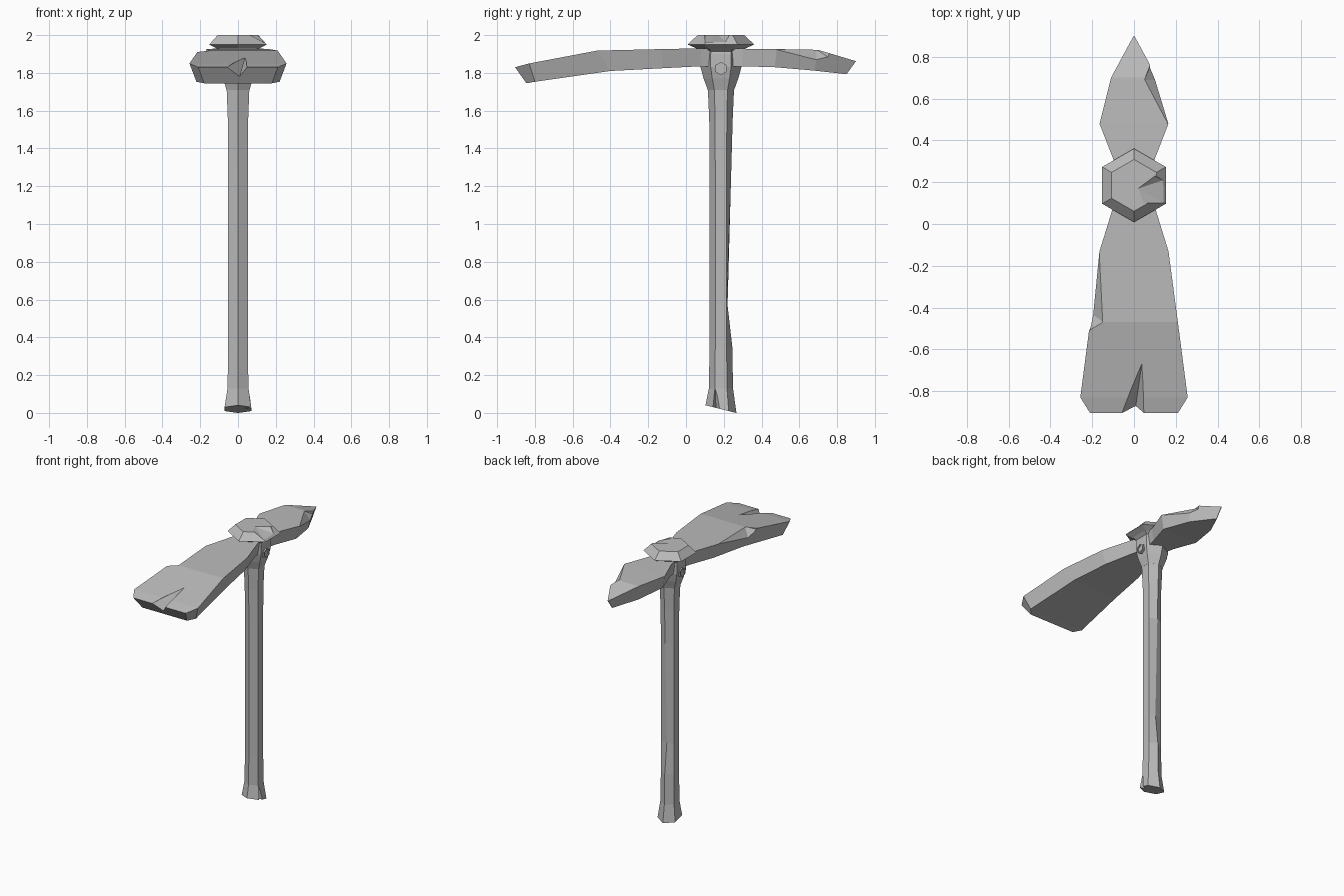
import bpy, bmesh, math
from mathutils import Vector

cube = bpy.data.objects.get("Cube")
if cube:
    bpy.data.objects.remove(cube, do_unlink=True)

GREY = (0.5, 0.5, 0.5, 1)
stone = bpy.data.materials.new("plain grey")
stone.use_nodes = True
stone.diffuse_color = GREY
stone.node_tree.nodes["Principled BSDF"].inputs["Base Color"].default_value = GREY
CENTRE = 0.185


def finish(name, bm):
    bmesh.ops.recalc_face_normals(bm, faces=bm.faces[:])
    mesh = bpy.data.meshes.new(name)
    bm.to_mesh(mesh)
    bm.free()
    mesh.materials.append(stone)
    obj = bpy.data.objects.new(name, mesh)
    bpy.context.collection.objects.link(obj)
    return obj


def loft(name, rings):
    """Skin a list of equal-length point rings and cap both ends."""
    bm = bmesh.new()
    loops = [[bm.verts.new(p) for p in ring] for ring in rings]
    n = len(loops[0])
    for a, b in zip(loops, loops[1:]):
        for i in range(n):
            bm.faces.new((a[i], a[(i + 1) % n], b[(i + 1) % n], b[i]))
    bm.faces.new(loops[0])
    bm.faces.new(loops[-1])
    return finish(name, bm)


def hexagon(z, r, back=0.0, slant=0.0):
    """Six points with corners toward front and back; back shifts the rear corner."""
    ring = []
    for i in range(6):
        a = math.radians(90 + 60 * i)
        y = r * math.sin(a) + (back if i == 0 else 0)
        ring.append((r * math.cos(a), CENTRE + y, z - slant * y))
    return ring


def chip(target, points):
    """Cut the convex hull of the points out of the target."""
    bm = bmesh.new()
    for p in points:
        bm.verts.new(p)
    bmesh.ops.convex_hull(bm, input=bm.verts[:])
    cutter = finish("chip_cutter", bm)
    cutter.hide_render = True
    mod = target.modifiers.new("chip", "BOOLEAN")
    mod.operation = "DIFFERENCE"
    mod.solver = "EXACT"
    mod.object = cutter
    bpy.context.view_layer.objects.active = target
    bpy.ops.object.modifier_apply(modifier=mod.name)
    bpy.data.objects.remove(cutter, do_unlink=True)


# Handle with a worn rear edge, slanted foot and a split at the foot
handle = loft("handle", [
    hexagon(0.02, 0.082, slant=0.25), hexagon(0.13, 0.064), hexagon(0.35, 0.06),
    hexagon(0.57, 0.06, back=-0.025), hexagon(1.3, 0.06, back=-0.005),
    hexagon(1.55, 0.062), hexagon(1.73, 0.07)])
chip(handle, [(0.048, 0.155, 0.125), (0.1, 0.13, 0.0), (0.1, 0.195, 0.0),
              (0.025, 0.16, -0.02), (0.1, 0.13, -0.05), (0.1, 0.195, -0.05),
              (0.1, 0.155, 0.125)])

# Flared collar holding the head
loft("collar", [hexagon(z, r) for z, r in
                ((1.71, 0.07), (1.73, 0.077), (1.77, 0.092), (1.83, 0.108),
                 (1.9, 0.108), (1.94, 0.1))])

# Bevelled cap on top
cap = loft("cap", [hexagon(z, r) for z, r in
                   ((1.9, 0.085), (1.93, 0.13), (1.95, 0.176), (2.0, 0.124))])
chip(cap, [(0.02, 0.17, 2.0), (0.1, 0.23, 2.0), (0.045, 0.1, 2.0), (0.14, 0.1, 1.96),
           (0.14, 0.21, 1.965), (0.02, 0.17, 2.05), (0.16, 0.23, 2.05), (0.16, 0.09, 2.05)])


# Recessed bolts on both sides
def bolt_ring(x, r):
    return [(x, CENTRE + r * math.sin(i * math.pi / 3),
             1.823 + r * math.cos(i * math.pi / 3)) for i in range(6)]


for side, name in ((1, "left_bolt"), (-1, "right_bolt")):
    loft(name, [bolt_ring(side * x, r) for x, r in
                ((0.07, 0.035), (0.103, 0.035), (0.103, 0.025), (0.097, 0.025))])


# Head plates: each station gives top (y, half width, z) and bottom (y, half width, z)
def plate(name, stations):
    rings = []
    for (ty, tw, tz), (by, bw, bz) in stations:
        rings.append([(-tw, ty, tz), (tw, ty, tz), (bw, by, bz), (-bw, by, bz)])
    return loft(name, rings)


blade = plate("broad_blade", [
    ((-0.905, 0.21, 1.83), (-0.845, 0.18, 1.745)),
    ((-0.83, 0.257, 1.85), (-0.8, 0.22, 1.753)),
    ((-0.47, 0.21, 1.918), (-0.4, 0.18, 1.81)),
    ((-0.13, 0.165, 1.926), (-0.12, 0.14, 1.825)),
    ((0.08, 0.1, 1.93), (0.08, 0.085, 1.835)),
    ((0.18, 0.07, 1.93), (0.18, 0.06, 1.835))])
# Split in the cutting edge
chip(blade, [(0.04, -0.65, 1.89), (-0.075, -0.95, 1.82), (0.047, -0.95, 1.82),
             (0.0, -0.95, 1.76), (0.01, -0.86, 1.785), (0.047, -0.9, 1.83),
             (0.04, -0.65, 1.95), (-0.075, -0.95, 1.95), (0.047, -0.95, 1.95)])
# Worn side edge
chip(blade, [(-0.165, -0.13, 1.928), (-0.148, -0.47, 1.92), (-0.225, -0.515, 1.9),
             (-0.2, -0.43, 1.86), (-0.25, -0.5, 1.86), (-0.25, -0.13, 1.9),
             (-0.165, -0.13, 1.96), (-0.148, -0.47, 1.96), (-0.25, -0.52, 1.96),
             (-0.25, -0.13, 1.96)])

pick = plate("pointed_pick", [
    ((0.18, 0.07, 1.93), (0.18, 0.06, 1.835)),
    ((0.3, 0.095, 1.928), (0.3, 0.085, 1.835)),
    ((0.48, 0.165, 1.926), (0.47, 0.14, 1.83)),
    ((0.7, 0.11, 1.922), (0.68, 0.09, 1.812)),
    ((0.9, 0.002, 1.862), (0.85, 0.002, 1.793))])
# Worn side edge near the point
chip(pick, [(0.165, 0.475, 1.925), (0.05, 0.69, 1.924), (0.085, 0.775, 1.87),
            (0.11, 0.69, 1.86), (0.2, 0.69, 1.85), (0.165, 0.475, 1.98),
            (0.05, 0.69, 1.98), (0.085, 0.79, 1.98), (0.2, 0.7, 1.98)])
